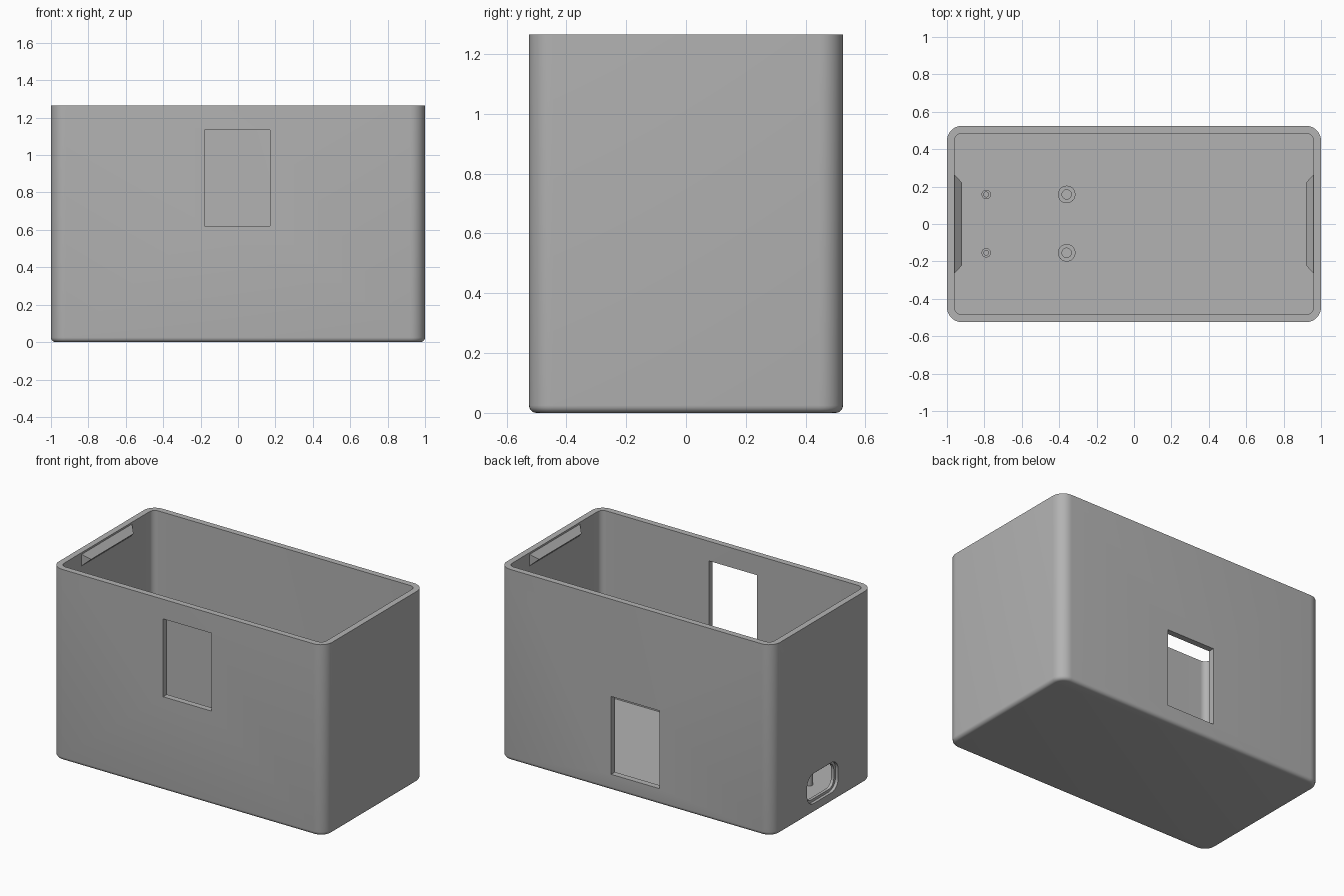
import bpy, bmesh, math
from mathutils import Vector

if "Cube" in bpy.data.objects:
    bpy.data.objects.remove(bpy.data.objects["Cube"])

grey = bpy.data.materials.new("plain_grey")
grey.diffuse_color = (0.45, 0.45, 0.45, 1)
grey.use_nodes = True
grey.node_tree.nodes["Principled BSDF"].inputs["Base Color"].default_value = grey.diffuse_color


def rounded_rect(hw, hh, r, n=8):
    """Outline of a rounded rectangle, counter-clockwise."""
    pts = []
    for k, (sx, sy) in enumerate(((1, 1), (-1, 1), (-1, -1), (1, -1))):
        for i in range(n + 1):
            a = math.radians(90 * (k + i / n))
            pts.append((sx * (hw - r) + r * math.cos(a), sy * (hh - r) + r * math.sin(a)))
    return pts


def loft(name, loops):
    """Skin closed loops of 3D points and cap both ends."""
    bm = bmesh.new()
    rings = [[bm.verts.new(p) for p in loop] for loop in loops]
    for a, b in zip(rings, rings[1:]):
        for i in range(len(a)):
            j = (i + 1) % len(a)
            bm.faces.new((a[i], a[j], b[j], b[i]))
    bm.faces.new(rings[0][::-1])
    bm.faces.new(rings[-1])
    bmesh.ops.recalc_face_normals(bm, faces=bm.faces)
    me = bpy.data.meshes.new(name)
    bm.to_mesh(me)
    bm.free()
    me.materials.append(grey)
    ob = bpy.data.objects.new(name, me)
    bpy.context.collection.objects.link(ob)
    return ob


def smooth(ob):
    bpy.ops.object.select_all(action='DESELECT')
    ob.select_set(True)
    bpy.context.view_layer.objects.active = ob
    bpy.ops.object.shade_smooth_by_angle(angle=math.radians(30))


def cut(ob, cutter):
    cutter.hide_render = True
    bpy.context.view_layer.objects.active = ob
    m = ob.modifiers.new("cut", 'BOOLEAN')
    m.operation, m.solver, m.object = 'DIFFERENCE', 'EXACT', cutter
    bpy.ops.object.modifier_apply(modifier=m.name)
    bpy.data.objects.remove(cutter)


HX, HY, H, WALL, FLOOR = 1.0, 0.525, 1.265, 0.04, 0.04
FILLET, CORNER = 0.025, 0.08

# Open box: filleted base, outer wall, rim, inner wall, floor
loops = []
for i in range(6):
    a = math.radians(90 * i / 5)
    d = FILLET * (1 - math.sin(a))
    z = FILLET * (1 - math.cos(a))
    loops.append([(x, y, z) for x, y in rounded_rect(HX - d, HY - d, CORNER - d)])
loops.append([(x, y, H) for x, y in rounded_rect(HX, HY, CORNER)])
for z in (H, FLOOR):
    loops.append([(x, y, z) for x, y in rounded_rect(HX - WALL, HY - WALL, CORNER - WALL)])
box = loft("box_shell", loops)

# Windows: upper one at the front, lower one at the back
for side, z0, z1 in ((-1, 0.62, 1.135), (1, 0.107, 0.622)):
    x0, x1 = sorted((side * 0.18, -side * 0.172))
    ring = [(x0, z0), (x1, z0), (x1, z1), (x0, z1)]
    cut(box, loft("window_cutter", [[(x, side * y, z) for x, z in ring] for y in (0.44, 0.6)]))

# Cable port in the left wall: shallow recess around a through slot
for hw, hh, r, x_in in ((0.162, 0.10, 0.07, -0.98), (0.145, 0.083, 0.055, -0.93)):
    ring = rounded_rect(hw, hh, r)
    cut(box, loft("port_cutter", [[(x, y, z + 0.165) for y, z in ring] for x in (-1.05, x_in)]))
smooth(box)

# Wedge-shaped lid catches inside both end walls
for side, name in ((-1, "left_catch"), (1, "right_catch")):
    sections = []
    for s in (-1, 1):
        sections.append([(side * 0.962, s * 0.265, 1.255), (side * 0.92, s * 0.222, 1.215),
                         (side * 0.962, s * 0.265, 1.175)])
    loft(name, sections)

# Hollow mounting posts on the floor
for x, r, hole, top in ((-0.79, 0.025, 0.013, 0.13), (-0.36, 0.047, 0.025, 0.13)):
    for y, side in ((-0.154, "front"), (0.158, "back")):
        def circle(rad, z):
            return [(x + rad * math.cos(math.tau * i / 24), y + rad * math.sin(math.tau * i / 24), z)
                    for i in range(24)]
        kind = "small" if r < 0.04 else "large"
        post = loft(f"{kind}_post_{side}", [circle(r, FLOOR - 0.01), circle(r, top),
                                            circle(hole, top), circle(hole, FLOOR + 0.005)])
        smooth(post)
